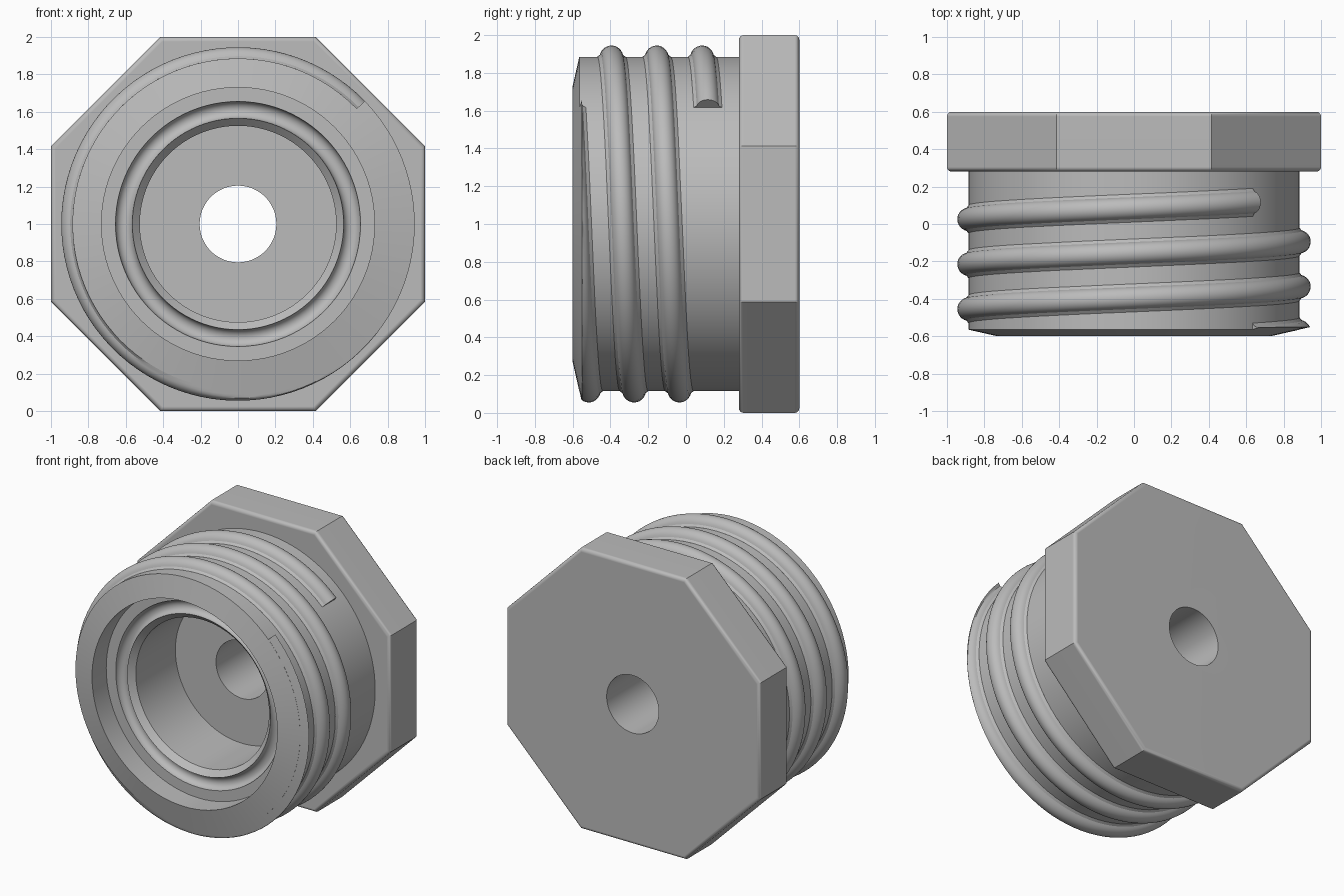
import bpy, bmesh
from math import sin, cos, pi, radians, sqrt

cube = bpy.data.objects.get("Cube")
if cube:
    bpy.data.objects.remove(cube)

SEG = 96        # sides of every round part
BODY_R = 0.885  # outer radius of the threaded barrel
HOLE_R = 0.205  # through hole

grey = bpy.data.materials.new("plain_grey")
grey.use_nodes = True
grey.diffuse_color = (0.5, 0.5, 0.5, 1)
grey.node_tree.nodes["Principled BSDF"].inputs["Base Color"].default_value = (0.5, 0.5, 0.5, 1)


def polar(r, angle, y):
    """Point around the part's axis; angle runs from the top towards +x."""
    return (r * sin(angle), y, 1 + r * cos(angle))


def finish(name, bm):
    bmesh.ops.recalc_face_normals(bm, faces=bm.faces)
    mesh = bpy.data.meshes.new(name)
    bm.to_mesh(mesh)
    bm.free()
    mesh.materials.append(grey)
    obj = bpy.data.objects.new(name, mesh)
    bpy.context.collection.objects.link(obj)
    return obj


def activate(obj):
    bpy.ops.object.select_all(action='DESELECT')
    obj.select_set(True)
    bpy.context.view_layer.objects.active = obj


def skin(bm, rings, wrap):
    """Quads between neighbouring closed rings."""
    count = len(rings)
    for i in range(count if wrap else count - 1):
        a, b = rings[i], rings[(i + 1) % count]
        for j in range(len(a)):
            k = (j + 1) % len(a)
            bm.faces.new((a[j], a[k], b[k], b[j]))


def prism(name, r, sides, y0, y1, turn=0.0, bevel=0.0):
    bm = bmesh.new()
    rings = [[bm.verts.new(polar(r, turn + 2 * pi * i / sides, y)) for i in range(sides)]
             for y in (y0, y1)]
    skin(bm, rings, False)
    for ring in rings:
        bm.faces.new(ring)
    if bevel:
        rim = [e for e in bm.edges if abs(e.verts[0].co.y - e.verts[1].co.y) < 1e-5]
        bmesh.ops.bevel(bm, geom=rim, offset=bevel, segments=4, profile=0.5, affect='EDGES')
    return finish(name, bm)


# Octagonal head with rounded rims and a through hole
head = prism("octagonal_head", 1 / cos(pi / 8), 8, 0.28, 0.6, pi / 8, 0.025)
cutter = prism("hole_cutter", HOLE_R, SEG, 0.1, 0.8)
cutter.hide_render = True
cut = head.modifiers.new("through_hole", 'BOOLEAN')
cut.operation = 'DIFFERENCE'
cut.solver = 'EXACT'
cut.object = cutter
activate(head)
bpy.ops.object.modifier_apply(modifier=cut.name)
bpy.data.objects.remove(cutter)

# Barrel: turned profile of (radius, y) with recess, seal groove and bore
groove_mid, groove_r, floor_y = 0.61, 0.045, -0.44
profile = [(BODY_R, 0.28), (BODY_R, -0.565), (0.73, -0.6), (0.73, floor_y)]
profile += [(groove_mid + groove_r * cos(pi * i / 12), floor_y + groove_r * sin(pi * i / 12))
            for i in range(13)]
profile += [(0.525, -0.40), (0.525, 0.045), (HOLE_R, 0.045), (HOLE_R, 0.28)]
bm = bmesh.new()
skin(bm, [[bm.verts.new(polar(r, 2 * pi * i / SEG, y)) for i in range(SEG)]
          for r, y in profile], True)
barrel = finish("threaded_barrel", bm)

# Thread: rounded section swept three turns, trimmed by the front cone
PITCH, TURNS, END = 0.24, 3, 0.8
section = [(-0.02, -0.075), (0.0, -0.075)]
section += [(0.06 * sin(t), -0.06 * cos(t)) for t in (radians(12 + 13 * i) for i in range(13))]
section += [(0.0, 0.075), (-0.02, 0.075)]
bm = bmesh.new()
rings = []
for i in range(SEG * TURNS + 1):
    angle = END - 2 * pi * TURNS + 2 * pi * i / SEG
    mid = 0.085 + PITCH * angle / (2 * pi)
    ring = []
    for rise, side in section:
        r = BODY_R + rise
        cone = -0.599 + (r - 0.73) * 0.226
        ring.append(bm.verts.new(polar(r, angle, max(mid + side, cone))))
    rings.append(ring)
skin(bm, rings, False)
bm.faces.new(rings[0])
bm.faces.new(rings[-1])
thread = finish("screw_thread", bm)

# Smooth rounds, crisp edges
for obj in (head, barrel, thread):
    activate(obj)
    bpy.ops.object.shade_smooth_by_angle(angle=radians(30))
weighted = head.modifiers.new("flat_face_normals", 'WEIGHTED_NORMAL')
weighted.keep_sharp = True
